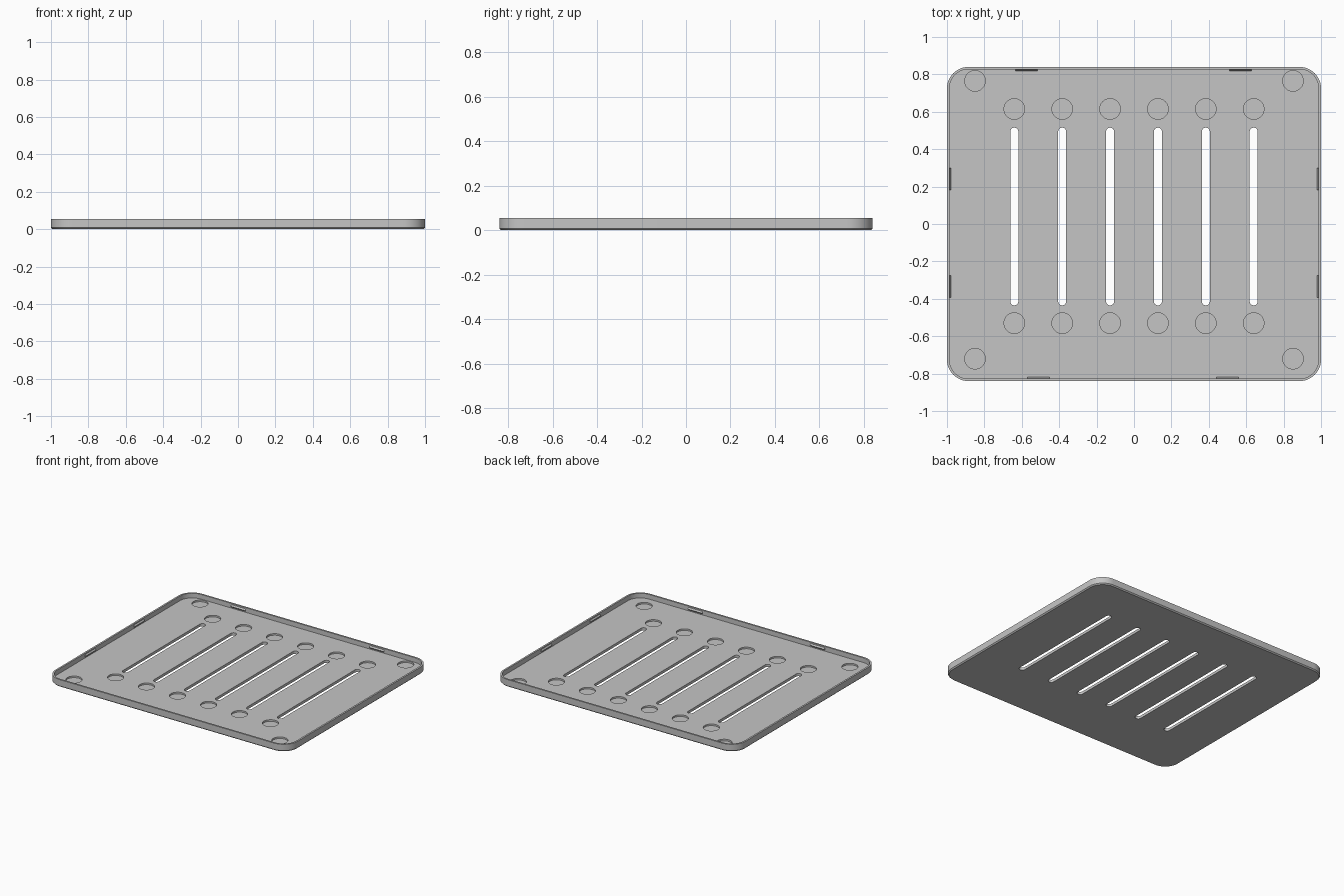
import bpy, bmesh, math

cube = bpy.data.objects.get("Cube")
if cube:
    bpy.data.objects.remove(cube, do_unlink=True)

HALF_X, HALF_Y, HEIGHT, FLOOR = 1.0, 0.84, 0.055, 0.02
WALL, CHAMFER, CORNER = 0.013, 0.008, 0.115
CLIP_LENGTH, CLIP_DEPTH = 0.118, 0.008

grey = bpy.data.materials.new("plain grey")
grey.use_nodes = True
colour = (0.56, 0.56, 0.56, 1)
grey.diffuse_color = colour
grey.node_tree.nodes["Principled BSDF"].inputs["Base Color"].default_value = colour


def make_object(name, bm):
    bmesh.ops.recalc_face_normals(bm, faces=bm.faces)
    mesh = bpy.data.meshes.new(name)
    bm.to_mesh(mesh)
    bm.free()
    mesh.materials.append(grey)
    obj = bpy.data.objects.new(name, mesh)
    bpy.context.collection.objects.link(obj)
    return obj


def rounded(cx, cy, hx, hy, radius, steps):
    """Outline of a rounded rectangle, counter-clockwise."""
    points = []
    for i, (sx, sy) in enumerate([(1, 1), (-1, 1), (-1, -1), (1, -1)]):
        for k in range(steps + 1):
            a = (i + k / steps) * math.pi / 2
            points.append((cx + sx * (hx - radius) + radius * math.cos(a),
                           cy + sy * (hy - radius) + radius * math.sin(a)))
    return points


def loft(bm, rings):
    """Close a stack of (outline, height) rings into a solid."""
    loops = [[bm.verts.new((x, y, z)) for x, y in pts] for pts, z in rings]
    for low, high in zip(loops, loops[1:]):
        n = len(low)
        for i in range(n):
            j = (i + 1) % n
            bm.faces.new((low[i], low[j], high[j], high[i]))
    bm.faces.new(loops[0])
    bm.faces.new(loops[-1])


def cut(target, cutter):
    mod = target.modifiers.new(cutter.name, "BOOLEAN")
    mod.operation, mod.solver, mod.object = "DIFFERENCE", "EXACT", cutter
    cutter.hide_render = True
    bpy.context.view_layer.objects.active = target
    bpy.ops.object.modifier_apply(modifier=mod.name)
    bpy.data.objects.remove(cutter, do_unlink=True)


# Tray: chamfered base, upright rim, flat floor
bm = bmesh.new()
profile = [(CHAMFER, 0), (0, CHAMFER), (0, HEIGHT), (WALL, HEIGHT), (WALL, FLOOR)]
loft(bm, [(rounded(0, 0, HALF_X - d, HALF_Y - d, CORNER - d, 12), z) for d, z in profile])
tray = make_object("tray", bm)

# Vent slots through the floor
columns = [(i - 2.5) * 0.256 for i in range(6)]
bm = bmesh.new()
for x in columns:
    outline = rounded(x, 0.04, 0.0215, 0.475, 0.0212, 6)
    loft(bm, [(outline, -0.05), (outline, 0.1)])
cut(tray, make_object("slot_cutter", bm))

# Round shallow pockets: two rows and four corners
spots = [(x, y) for x in columns for y in (0.615, -0.53)]
spots += [(x, y) for x in (-0.85, 0.85) for y in (0.765, -0.72)]
bm = bmesh.new()
for x, y in spots:
    outline = [(x + 0.055 * math.cos(k * math.tau / 48),
                y + 0.055 * math.sin(k * math.tau / 48)) for k in range(48)]
    loft(bm, [(outline, FLOOR - 0.012), (outline, FLOOR + 0.02)])
cut(tray, make_object("pocket_cutter", bm))


# Small wedge-shaped snap clips on the inside of the rim
def clip(name, angle, distance, along):
    bm = bmesh.new()
    ends = []
    for t in (-CLIP_LENGTH / 2, CLIP_LENGTH / 2):
        ends.append([bm.verts.new((distance - d, t, z)) for d, z in
                     [(-0.002, 0.024), (CLIP_DEPTH, 0.036), (-0.002, 0.048)]])
    a, b = ends
    for i in range(3):
        j = (i + 1) % 3
        bm.faces.new((a[i], a[j], b[j], b[i]))
    bm.faces.new(a)
    bm.faces.new(b)
    obj = make_object(name, bm)
    obj.rotation_euler.z = angle
    obj.location = (-math.sin(angle) * along, math.cos(angle) * along, 0)


inner_x, inner_y = HALF_X - WALL, HALF_Y - WALL
quarter = math.pi / 2
sides = [("left", 0, inner_x, (0.24, -0.335)),
         ("right", 2 * quarter, inner_x, (-0.24, 0.335)),
         ("back", quarter, inner_y, (0.575, -0.57)),
         ("front", -quarter, inner_y, (-0.51, 0.5))]
for side, angle, distance, places in sides:
    for n, along in enumerate(places, 1):
        clip(f"{side}_clip_{n}", angle, distance, along)

# Smooth corners, crisp edges
bpy.ops.object.select_all(action="DESELECT")
tray.select_set(True)
bpy.context.view_layer.objects.active = tray
bpy.ops.object.shade_smooth_by_angle(angle=math.radians(30))
